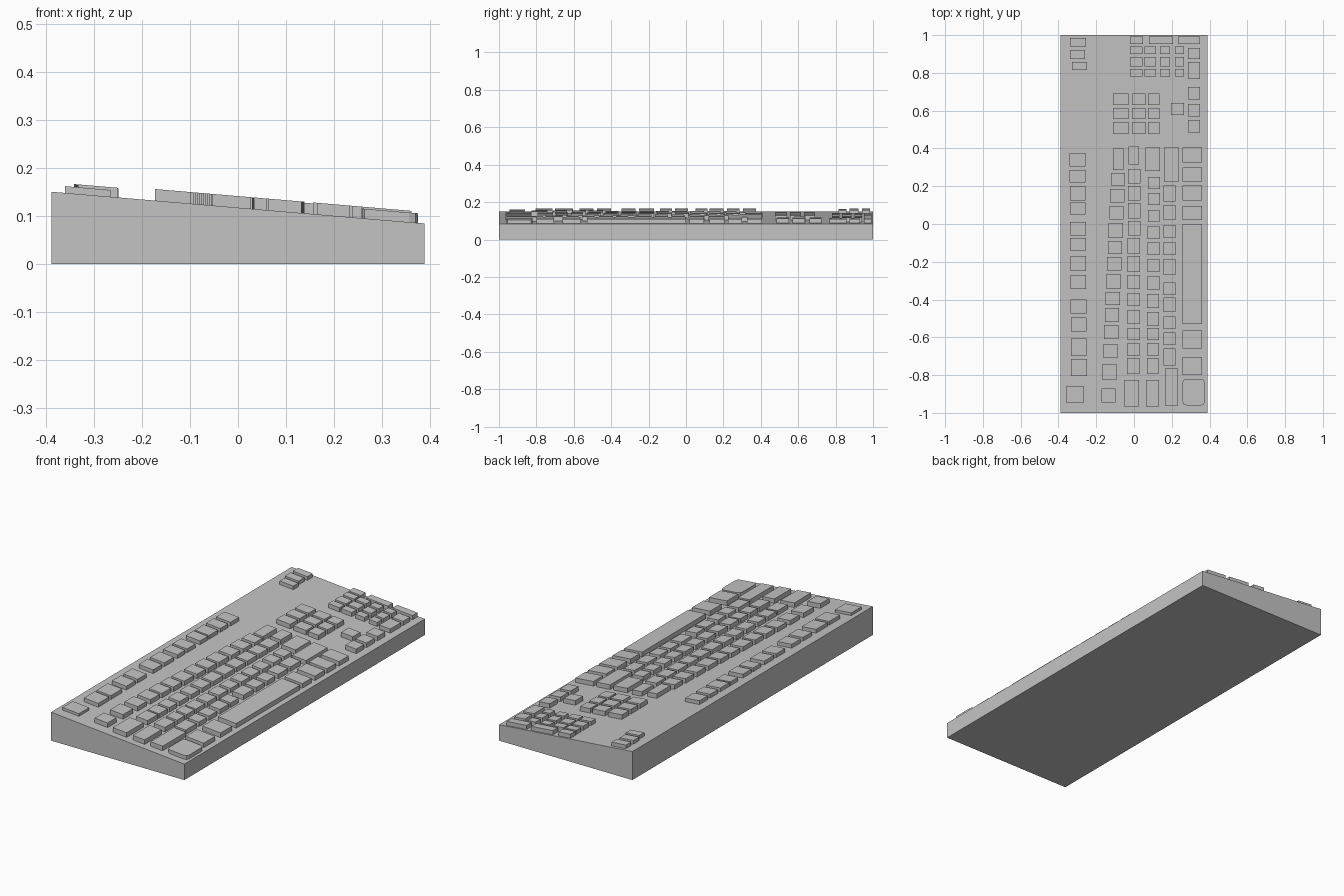
import bpy, bmesh

# One flat grey for everything
grey = bpy.data.materials.new("plain_grey")
grey.diffuse_color = (0.55, 0.55, 0.55, 1)

X0, X1, Z0, Z1 = -0.388, 0.388, 0.15, 0.084   # case edges and the heights there


def deck(x):
    """Height of the sloping case top at x."""
    return Z0 + (Z1 - Z0) * (x - X0) / (X1 - X0)


def finish(name, bm):
    bmesh.ops.recalc_face_normals(bm, faces=bm.faces)
    mesh = bpy.data.meshes.new(name)
    bm.to_mesh(mesh)
    bm.free()
    mesh.materials.append(grey)
    ob = bpy.data.objects.new(name, mesh)
    bpy.context.collection.objects.link(ob)
    return ob


def slab(bm, x0, x1, y0, y1, base, top):
    """Box whose bottom and top follow the functions base(x) and top(x)."""
    ring = [(x0, y0), (x1, y0), (x1, y1), (x0, y1)]
    low = [bm.verts.new((x, y, base(x))) for x, y in ring]
    high = [bm.verts.new((x, y, top(x))) for x, y in ring]
    bm.faces.new(low[::-1])
    bm.faces.new(high)
    for i in range(4):
        j = (i + 1) % 4
        bm.faces.new((low[i], low[j], high[j], high[i]))


def key(bm, x0, x1, y0, y1, h):
    slab(bm, x0, x1, y0, y1, lambda x: deck(x) - 0.004, lambda x: deck(x) + h)


def key_row(name, far, near, width, spans, extra=(), h=0.024):
    """Row of keys along y; its centre drifts in x from far to near.
    extra holds odd-sized keys as (x0, x1, y0, y1)."""
    bm = bmesh.new()
    for y1, y0 in spans:
        t = (0.4 - (y0 + y1) / 2) / 1.35
        x = far + (near - far) * t
        key(bm, x - width / 2, x + width / 2, y0, y1, h)
    for x0, x1, y0, y1 in extra:
        key(bm, x0, x1, y0, y1, h)
    return finish(name, bm)


# Wedge-shaped case
bm = bmesh.new()
slab(bm, X0, X1, -1, 1, lambda x: 0, deck)
finish("case", bm)

# Main block of keys, row by row
key_row("function_keys", -0.30, -0.29, 0.083, [
    (.375, .305), (.285, .22), (.20, .125), (.115, .05), (.01, -.06), (-.075, -.14),
    (-.17, -.25), (-.27, -.345), (-.40, -.475), (-.495, -.57), (-.605, -.70),
    (-.715, -.805)], h=0.02)
key_row("escape_key", 0, 0, 0, [], [(-.36, -.265, -.945, -.86)], h=0.014)
key_row("number_keys", -0.078, -0.137, 0.075, [
    (.27, .205), (.185, .115), (.095, .025), (.005, -.075), (-.09, -.16),
    (-.175, -.245), (-.265, -.345), (-.36, -.43), (-.445, -.52), (-.535, -.61),
    (-.635, -.71), (-.74, -.825), (-.87, -.945)], [(-.11, -.055, .285, .40)])
key_row("upper_letter_keys", 0.002, -0.004, 0.066, [
    (.29, .215), (.20, .125), (.11, .03), (.015, -.06), (-.075, -.155), (-.17, -.255),
    (-.27, -.345), (-.365, -.435), (-.455, -.53), (-.55, -.615), (-.63, -.70),
    (-.71, -.795)], [(-.03, .027, .315, .41), (-.053, .027, -.965, -.825)])
key_row("middle_letter_keys", 0.107, 0.098, 0.063, [
    (.25, .185), (.165, .10), (.075, .01), (-.01, -.08), (-.095, -.165), (-.185, -.255),
    (-.275, -.35), (-.37, -.445), (-.465, -.54), (-.55, -.615), (-.63, -.695),
    (-.71, -.795)], [(.058, .138, .28, .405), (.063, .132, -.965, -.825)])
key_row("lower_letter_keys", 0.188, 0.188, 0.064, [
    (.205, .12), (.10, .02), (-.005, -.075), (-.095, -.165), (-.185, -.27), (-.31, -.375),
    (-.39, -.465), (-.49, -.555), (-.575, -.64), (-.66, -.75)],
    [(.158, .238, .225, .405), (.164, .233, -.96, -.765)])
key_row("bottom_keys", 0.308, 0.308, 0.105, [
    (.405, .325), (.30, .225), (.205, .125), (.095, .02), (-.565, -.66), (-.705, -.80)])
key_row("space_bar", 0.308, 0.308, 0.105, [(0, -.53)])

# Corner key with rounded upright edges
bm = bmesh.new()
key(bm, .258, .374, -.96, -.82, 0.02)
upright = [e for e in bm.edges
           if (e.verts[0].co.xy - e.verts[1].co.xy).length < 1e-5]
bmesh.ops.bevel(bm, geom=upright, offset=0.018, segments=2, affect='EDGES', profile=0.5)
finish("corner_key", bm)

# Navigation block: three by three
bm = bmesh.new()
for x0, x1 in ((-.11, -.03), (-.01, .062), (.074, .134)):
    for y0, y1 in ((.63, .69), (.555, .615), (.477, .54)):
        key(bm, x0, x1, y0, y1, 0.024)
finish("navigation_keys", bm)

# Arrow keys
key_row("arrow_keys", 0, 0, 0, [], [
    (.196, .264, .577, .64), (.286, .349, .66, .725),
    (.286, .349, .57, .635), (.286, .349, .485, .55)])

# Number pad: small keys in a grid plus the wide and tall ones
bm = bmesh.new()
for x0, x1 in ((-.02, .045), (.055, .116), (.137, .19), (.217, .264)):
    for y0, y1 in ((.90, .94), (.835, .885), (.78, .82)):
        key(bm, x0, x1, y0, y1, 0.022)
for x0, x1, y0, y1 in ((-.022, .048, .952, .993), (.08, .206, .952, .993),
                       (.233, .349, .952, .993), (.286, .349, .873, .931),
                       (.286, .349, .767, .857)):
    key(bm, x0, x1, y0, y1, 0.022)
finish("number_pad_keys", bm)

# Three separate keys at the far corner
key_row("far_corner_keys", 0, 0, 0, [], [
    (-.339, -.254, .94, .984), (-.339, -.259, .873, .921), (-.328, -.249, .815, .857)],
    h=0.019)
